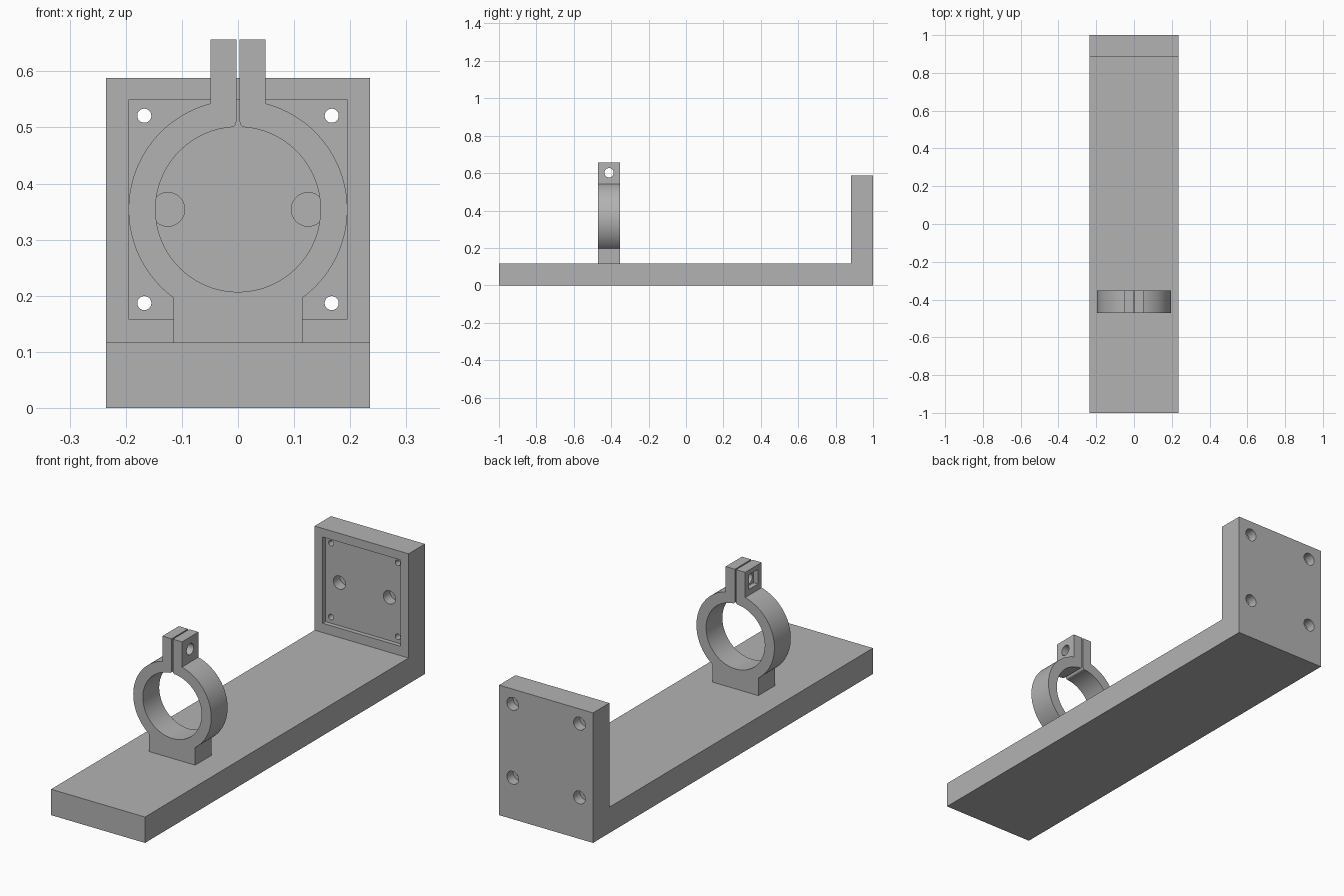
import bpy, bmesh
from math import sin, cos, asin, acos, sqrt, pi, radians
from mathutils import Matrix, Vector

cube = bpy.data.objects.get("Cube")
if cube:
    bpy.data.objects.remove(cube, do_unlink=True)

grey = bpy.data.materials.new("plain grey")
grey.use_nodes = True
grey.diffuse_color = (0.45, 0.45, 0.45, 1)
grey.node_tree.nodes["Principled BSDF"].inputs["Base Color"].default_value = (0.45, 0.45, 0.45, 1)


def finish(bm, name):
    bmesh.ops.recalc_face_normals(bm, faces=bm.faces)
    mesh = bpy.data.meshes.new(name)
    bm.to_mesh(mesh)
    bm.free()
    mesh.materials.append(grey)
    obj = bpy.data.objects.new(name, mesh)
    bpy.context.collection.objects.link(obj)
    return obj


def extrude(name, points, direction):
    """Closed outline pushed along a direction."""
    bm = bmesh.new()
    face = bm.faces.new([bm.verts.new(p) for p in points])
    new = bmesh.ops.extrude_face_region(bm, geom=[face])["geom"]
    bmesh.ops.translate(bm, vec=direction, verts=[v for v in new if isinstance(v, bmesh.types.BMVert)])
    return finish(bm, name)


def box(name, low, high):
    low, high = Vector(low), Vector(high)
    bm = bmesh.new()
    size = Matrix.Diagonal((high - low).to_4d())
    bmesh.ops.create_cube(bm, size=1, matrix=Matrix.Translation((low + high) / 2) @ size)
    return finish(bm, name)


def rod(name, start, end, radius):
    start, end = Vector(start), Vector(end)
    axis = end - start
    turn = axis.to_track_quat("Z", "Y").to_matrix().to_4x4()
    bm = bmesh.new()
    bmesh.ops.create_cone(bm, cap_ends=True, segments=48, radius1=radius, radius2=radius,
                          depth=axis.length, matrix=Matrix.Translation((start + end) / 2) @ turn)
    return finish(bm, name)


def activate(obj):
    bpy.ops.object.select_all(action="DESELECT")
    obj.select_set(True)
    bpy.context.view_layer.objects.active = obj


def cut(obj, cutter):
    activate(obj)
    mod = obj.modifiers.new("cut", "BOOLEAN")
    mod.operation, mod.solver, mod.object = "DIFFERENCE", "EXACT", cutter
    bpy.ops.object.modifier_apply(modifier=mod.name)
    bpy.data.objects.remove(cutter, do_unlink=True)


def smooth(obj):
    activate(obj)
    bpy.ops.object.shade_smooth_by_angle(angle=radians(30))


def arc(cx, cz, r, a0, a1, n):
    return [(cx + r * cos(a0 + (a1 - a0) * i / n), cz + r * sin(a0 + (a1 - a0) * i / n)) for i in range(n + 1)]


# L-shaped base plate with upright end wall
HALF, THICK, WALL = 0.235, 0.117, 0.883
side = [(-1, 0), (1, 0), (1, 0.588), (WALL, 0.588), (WALL, THICK), (-1, THICK)]
bracket = extrude("base_bracket", [(-HALF, y, z) for y, z in side], (2 * HALF, 0, 0))

# Shallow square recess, screw holes with counterbores, blind round pockets
MID = 0.354
cut(bracket, box("recess_cutter", (-0.195, WALL - 0.05, MID - 0.195), (0.195, WALL + 0.02, MID + 0.195)))
for sx in (-1, 1):
    x = sx * 0.167
    for z in (MID - 0.167, MID + 0.167):
        cut(bracket, rod("hole_cutter", (x, 0.8, z), (x, 1.1, z), 0.0125))
        cut(bracket, rod("counterbore_cutter", (x, 0.955, z), (x, 1.1, z), 0.029))
    cut(bracket, rod("pocket_cutter", (sx * 0.125, 0.8, MID), (sx * 0.125, 0.95, MID), 0.03))
smooth(bracket)

# Split clamp ring: right half of the outline, then its mirror
OUT, INN, FOOT, EAR, SLIT, FIL, TOP = 0.195, 0.147, 0.115, 0.049, 0.003, 0.01, 0.657
fx = SLIT + FIL
fz = MID + sqrt((INN + FIL) ** 2 - fx ** 2)
lean = asin(fx / (INN + FIL))
half = [(FOOT, THICK - 0.002)]
half += arc(0, MID, OUT, -acos(FOOT / OUT), acos(EAR / OUT), 40)
half += [(EAR, TOP), (SLIT, TOP)]
half += arc(fx, fz, FIL, pi, 1.5 * pi - lean, 6)
half += arc(0, MID, INN, pi / 2 - lean, -pi / 2, 48)[1:]
outline = half + [(-x, z) for x, z in reversed(half[:-1])]
FRONT, BACK = -0.47, -0.353
clamp = extrude("clamp_ring", [(x, FRONT, z) for x, z in outline], (0, BACK - FRONT, 0))

# Clamp screw hole with a square nut pocket on one ear
cy, cz, nut = (FRONT + BACK) / 2, 0.602, 0.033
cut(clamp, rod("screw_cutter", (-0.1, cy, cz), (0.1, cy, cz), 0.025))
cut(clamp, box("nut_cutter", (-0.1, cy - nut, cz - nut), (-0.026, cy + nut, cz + nut)))
smooth(clamp)
